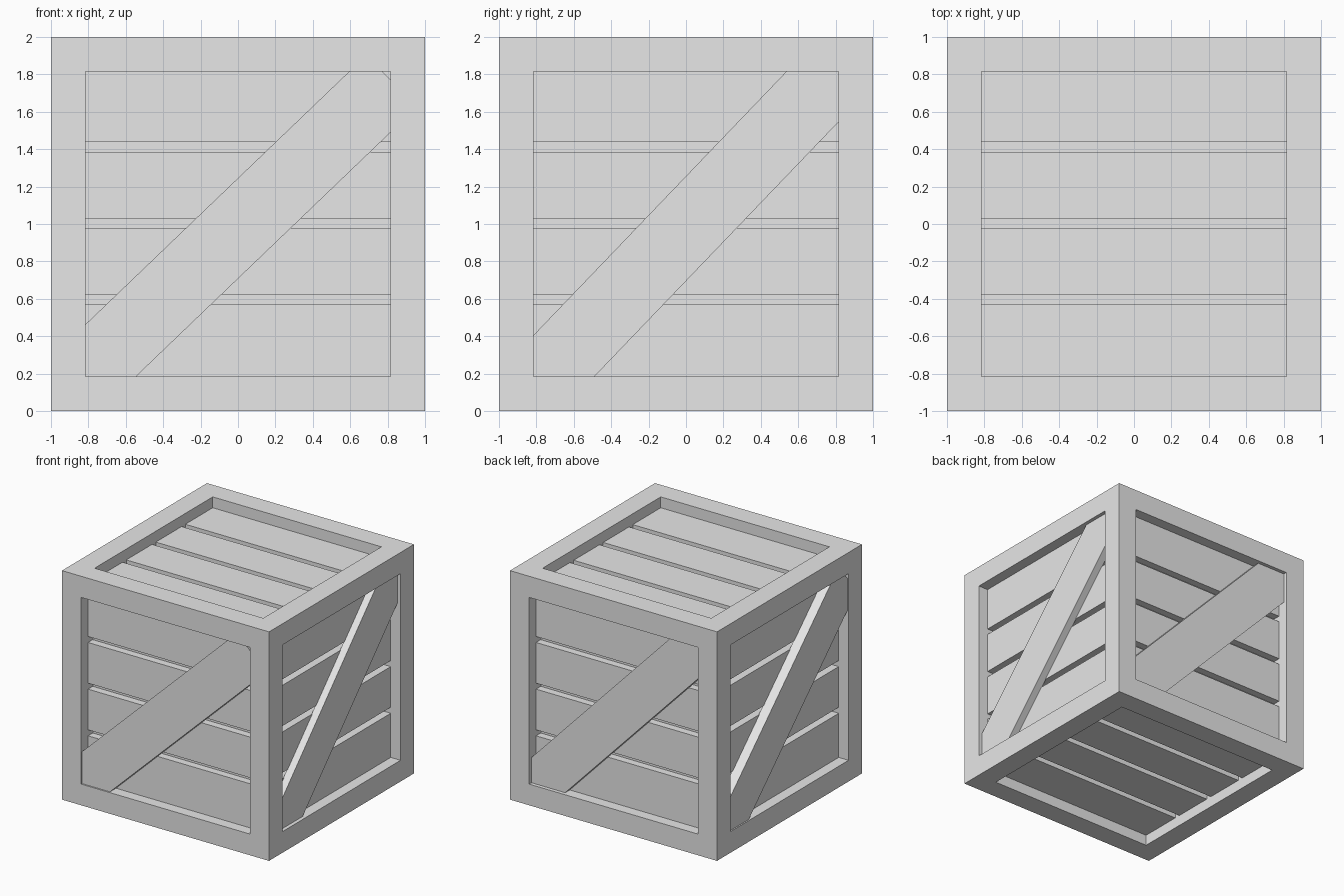
import bpy
import bmesh
from math import radians
from mathutils import Matrix, Vector

default = bpy.data.objects.get("Cube")
if default:
    bpy.data.objects.remove(default, do_unlink=True)

HALF, BORDER = 1.0, 0.185          # crate half size, frame width
CORE, PLANK = 0.84, 0.905          # distance of inner wall and plank faces from centre
OPEN = HALF - BORDER
PITCH, GAP = 0.4075, 0.052         # plank spacing and slot width
LIFT = Matrix.Translation((0, 0, HALF))

grey = bpy.data.materials.new("light_grey")
grey.use_nodes = True
grey.diffuse_color = (0.8, 0.8, 0.8, 1)
grey.node_tree.nodes["Principled BSDF"].inputs["Base Color"].default_value = (0.8, 0.8, 0.8, 1)


def finish(name, bm):
    bmesh.ops.recalc_face_normals(bm, faces=bm.faces[:])
    mesh = bpy.data.meshes.new(name)
    bm.to_mesh(mesh)
    bm.free()
    mesh.materials.append(grey)
    obj = bpy.data.objects.new(name, mesh)
    bpy.context.collection.objects.link(obj)
    return obj


def add_box(bm, low, high, matrix):
    low, high = Vector(low), Vector(high)
    size = Matrix.Diagonal((*(high - low), 1))
    bmesh.ops.create_cube(bm, size=1, matrix=matrix @ Matrix.Translation((low + high) / 2) @ size)


# Frame with a recessed inner wall on each side
bm = bmesh.new()
bmesh.ops.create_cube(bm, size=2 * HALF, matrix=LIFT)
panels = bm.faces[:]
bmesh.ops.inset_individual(bm, faces=panels, thickness=BORDER, use_even_offset=True)
for face in bmesh.ops.extrude_discrete_faces(bm, faces=panels)["faces"]:
    face.normal_update()
    bmesh.ops.translate(bm, verts=face.verts[:], vec=-face.normal * (HALF - CORE))
finish("crate_frame", bm)

# Each side is made facing the front, then turned into place
turns = {
    "front": Matrix.Identity(4),
    "left": Matrix.Rotation(radians(90), 4, "Z"),
    "back": Matrix.Rotation(radians(180), 4, "Z"),
    "right": Matrix.Rotation(radians(270), 4, "Z"),
    "top": Matrix.Rotation(radians(-90), 4, "X"),
    "bottom": Matrix.Rotation(radians(90), 4, "X"),
}

# Four planks on every side, separated by slots
slots = [0.004 + PITCH * i for i in (-1, 0, 1)]
starts = [-OPEN] + [s + GAP / 2 for s in slots]
ends = [s - GAP / 2 for s in slots] + [OPEN]
for side, turn in turns.items():
    bm = bmesh.new()
    for z0, z1 in zip(starts, ends):
        add_box(bm, (-OPEN, -PLANK, z0), (OPEN, -CORE, z1), LIFT @ turn)
    finish(side + "_planks", bm)

# Diagonal braces: slope, face distance and upper end
shallow = (43.8, 0.988, 1.122)
steep = (46.2, 0.968, 1.18)
for side, (slope, face, tip) in {"front": shallow, "left": steep,
                                 "back": steep, "right": shallow}.items():
    bm = bmesh.new()
    tilt = Matrix.Rotation(radians(-slope), 4, "Y")
    add_box(bm, (-1.18, -face, -0.211), (tip, -0.9, 0.177), LIFT @ turns[side] @ tilt)
    finish(side + "_brace", bm)
